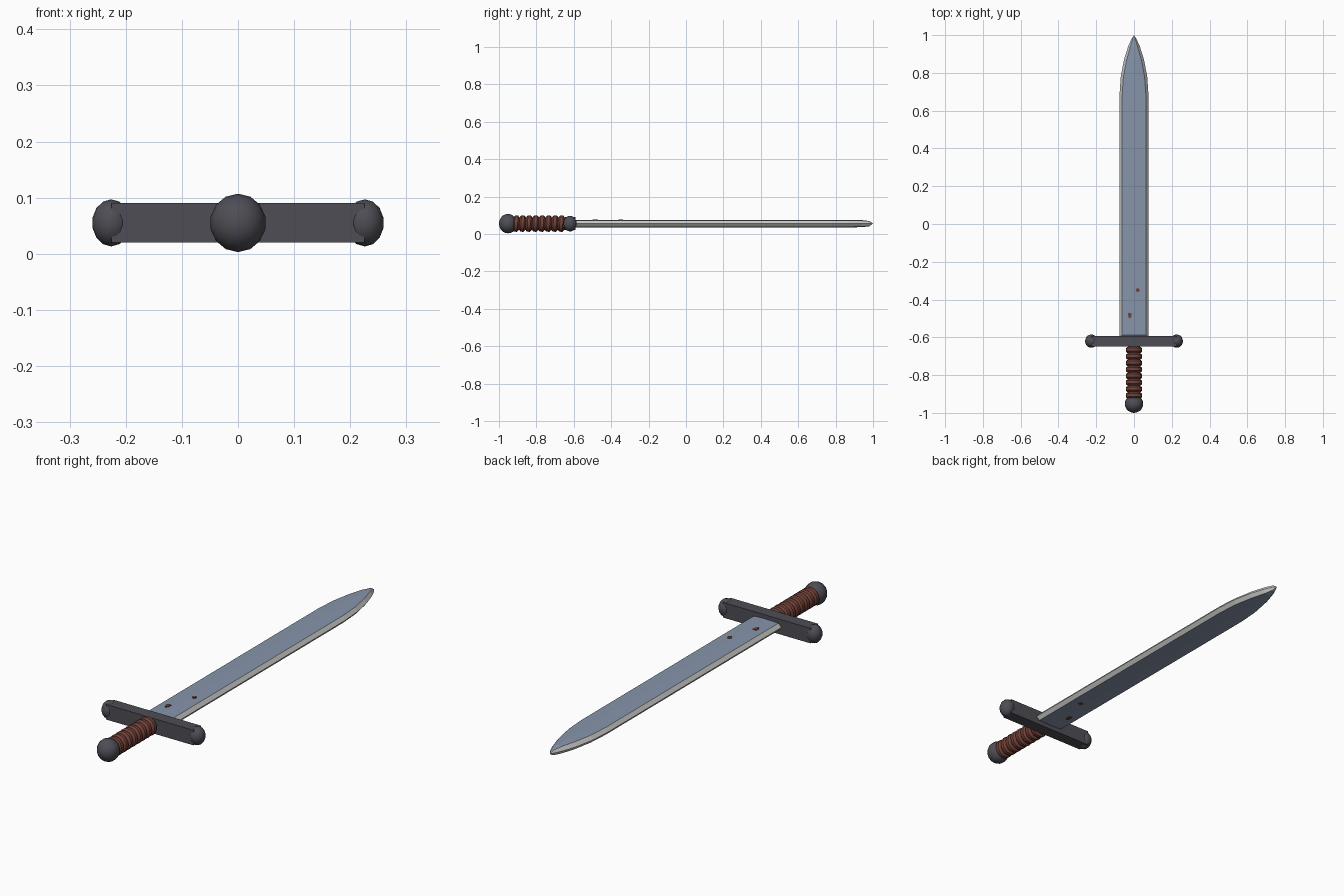
import bpy, bmesh, math
from mathutils import Matrix, Vector

cube = bpy.data.objects.get("Cube")
if cube:
    bpy.data.objects.remove(cube, do_unlink=True)

MID = 0.055  # height of the sword's long axis


def material(name, rgb):
    m = bpy.data.materials.new(name)
    m.use_nodes = True
    m.diffuse_color = (*rgb, 1)
    m.node_tree.nodes["Principled BSDF"].inputs["Base Color"].default_value = (*rgb, 1)
    return m


steel = material("blue steel", (0.24, 0.30, 0.41))
edge_steel = material("pale edge steel", (0.58, 0.58, 0.57))
iron = material("dark iron", (0.075, 0.075, 0.09))
leather = material("red brown leather", (0.17, 0.055, 0.04))


def finish(name, bm, mats, smooth=None):
    bmesh.ops.recalc_face_normals(bm, faces=bm.faces)
    mesh = bpy.data.meshes.new(name)
    bm.to_mesh(mesh)
    bm.free()
    for m in mats:
        mesh.materials.append(m)
    ob = bpy.data.objects.new(name, mesh)
    bpy.context.collection.objects.link(ob)
    if smooth:
        bpy.ops.object.select_all(action='DESELECT')
        ob.select_set(True)
        bpy.context.view_layer.objects.active = ob
        bpy.ops.object.shade_smooth_by_angle(angle=math.radians(smooth))
    return ob


def ball(name, centre, radii):
    bm = bmesh.new()
    bmesh.ops.create_uvsphere(bm, u_segments=14, v_segments=10, radius=1)
    bmesh.ops.transform(bm, verts=bm.verts, matrix=Matrix.Translation(centre) @
                        Matrix.Rotation(math.pi / 2, 4, 'X') @ Matrix.Diagonal((radii[0], radii[2], radii[1], 1)))
    return finish(name, bm, [iron], 40)


def box(name, centre, size, mat, spin=0):
    bm = bmesh.new()
    bmesh.ops.create_cube(bm, size=1)
    bmesh.ops.transform(bm, verts=bm.verts, matrix=Matrix.Translation(centre) @
                        Matrix.Rotation(spin, 4, 'Z') @ Matrix.Diagonal((*size, 1)))
    return finish(name, bm, [mat])


# Blade: six-sided sections lofted along y (y, half width, bevel width, half thickness)
stations = [(-0.597, 0.077, 0.014, 0.012), (-0.587, 0.077, 0.014, 0.02), (0.68, 0.077, 0.014, 0.02),
            (0.78, 0.070, 0.014, 0.02), (0.87, 0.053, 0.014, 0.02), (0.94, 0.031, 0.012, 0.019),
            (0.98, 0.013, 0.006, 0.014)]
bm = bmesh.new()
rings = []
for y, w, b, t in stations:
    low = t * 0.85
    section = [(w, 0), (w - b, low), (0, t), (b - w, low), (-w, 0), (b - w, -low), (0, -t), (w - b, -low)]
    rings.append([bm.verts.new((x, y, MID + z)) for x, z in section])
tip = bm.verts.new((0, 1, MID))
bm.faces.new(rings[0]).material_index = 1
for k, ring in enumerate(rings):
    for i in range(8):
        j = (i + 1) % 8
        if k + 1 < len(rings):
            f = bm.faces.new((ring[i], ring[j], rings[k + 1][j], rings[k + 1][i]))
        else:
            f = bm.faces.new((ring[i], ring[j], tip))
        if i in (0, 3, 4, 7) or k == 0:
            f.material_index = 1
finish("blade", bm, [steel, edge_steel])

# Small stains going through the blade
for n, (x, y, s) in enumerate([(0.02, -0.35, 0.018), (-0.022, -0.48, 0.018), (-0.022, -0.492, 0.012)]):
    box(f"blade_stain_{n + 1}", (x, y, MID), (s, s, 0.044), leather, 0.5 + n)

# Guard with a ball on each end
box("guard", (0, -0.62, MID), (0.45, 0.056, 0.07), iron)
for side, sign in (("left", 1), ("right", -1)):
    ball(f"guard_ball_{side}", (sign * 0.226, -0.62, MID), (0.034, 0.035, 0.042))

# Pommel
ball("pommel", (0, -0.952, MID), (0.05, 0.048, 0.052))

# Grip core
bm = bmesh.new()
bmesh.ops.create_cone(bm, cap_ends=True, segments=16, radius1=0.033, radius2=0.033, depth=0.3,
                      matrix=Matrix.Translation((0, -0.785, MID)) @ Matrix.Rotation(math.pi / 2, 4, 'X'))
finish("grip_core", bm, [leather], 40)

# Leather wrap: slightly tilted rings
for n in range(8):
    bm = bmesh.new()
    sides, around = 6, 16
    loops = []
    for a in range(around):
        ang = 2 * math.pi * a / around
        out = Vector((math.cos(ang), 0, math.sin(ang)))
        loops.append([bm.verts.new(out * (0.034 + 0.011 * math.cos(p)) + Vector((0, 0.0165 * math.sin(p), 0)))
                      for p in (2 * math.pi * (s + 0.5) / sides for s in range(sides))])
    for a in range(around):
        for s in range(sides):
            nxt, t = loops[(a + 1) % around], (s + 1) % sides
            bm.faces.new((loops[a][s], loops[a][t], nxt[t], nxt[s]))
    bmesh.ops.transform(bm, verts=bm.verts, matrix=Matrix.Translation((0, -0.667 - n * 0.0345, MID)) @
                        Matrix.Rotation(math.radians(-4), 4, 'X'))
    finish(f"grip_wrap_{n + 1}", bm, [leather], 40)
